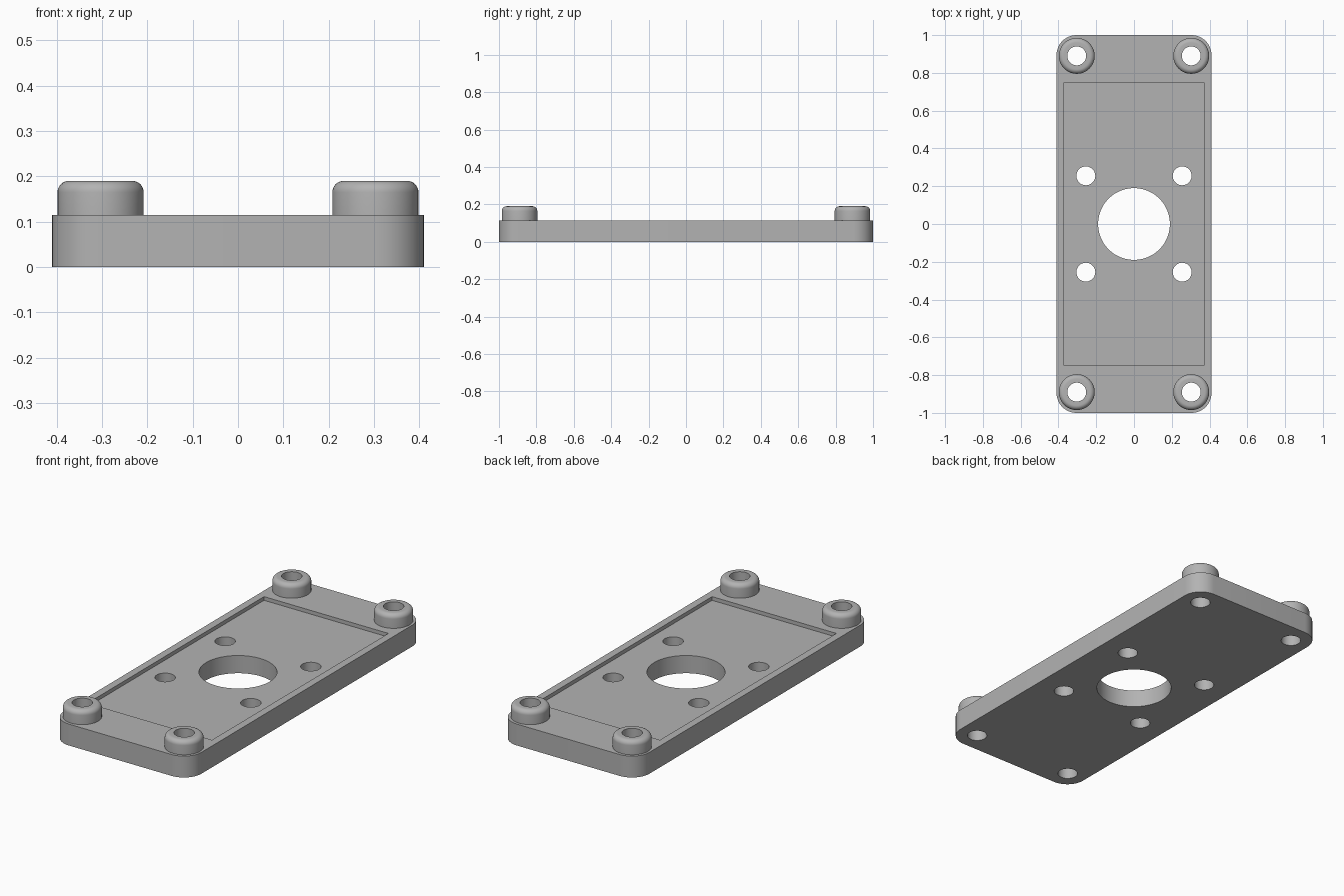
import bpy, bmesh, math

if "Cube" in bpy.data.objects:
    bpy.data.objects.remove(bpy.data.objects["Cube"])

HALF_X, HALF_Y, PLATE_H = 0.41, 1.0, 0.115
CORNER_R = 0.105
POCKET_X, POCKET_Y, POCKET_DEPTH = 0.37, 0.75, 0.02
BOSS_X, BOSS_Y, BOSS_R, BOSS_TOP = 0.303, 0.89, 0.095, 0.19
FILLET = 0.025
HOLE_R, BORE_R, MOUNT = 0.05, 0.19, 0.255
SIGNS = [(sx, sy) for sx in (-1, 1) for sy in (-1, 1)]

grey = bpy.data.materials.new("light_grey")
grey.use_nodes = True
colour = (0.45, 0.45, 0.45, 1)
grey.diffuse_color = colour
grey.node_tree.nodes["Principled BSDF"].inputs["Base Color"].default_value = colour


def finish(bm, name):
    bmesh.ops.recalc_face_normals(bm, faces=bm.faces)
    mesh = bpy.data.meshes.new(name)
    bm.to_mesh(mesh)
    bm.free()
    mesh.materials.append(grey)
    obj = bpy.data.objects.new(name, mesh)
    bpy.context.collection.objects.link(obj)
    return obj


def prism(bm, points, z0, z1):
    """Extrude a closed outline between two heights."""
    face = bm.faces.new([bm.verts.new((x, y, z0)) for x, y in points])
    made = bmesh.ops.extrude_face_region(bm, geom=[face])["geom"]
    verts = [g for g in made if isinstance(g, bmesh.types.BMVert)]
    bmesh.ops.translate(bm, vec=(0, 0, z1 - z0), verts=verts)


def circle(cx, cy, r, n):
    return [(cx + r * math.cos(math.tau * i / n),
             cy + r * math.sin(math.tau * i / n)) for i in range(n)]


def rounded_rectangle(hx, hy, r, steps=12):
    points = []
    for k, (sx, sy) in enumerate([(1, 1), (-1, 1), (-1, -1), (1, -1)]):
        for i in range(steps + 1):
            a = math.pi / 2 * (k + i / steps)
            points.append((sx * (hx - r) + r * math.cos(a),
                           sy * (hy - r) + r * math.sin(a)))
    return points


def smooth(obj):
    bpy.ops.object.select_all(action="DESELECT")
    obj.select_set(True)
    bpy.context.view_layer.objects.active = obj
    bpy.ops.object.shade_smooth_by_angle(angle=math.radians(30))


# Rounded base plate
bm = bmesh.new()
prism(bm, rounded_rectangle(HALF_X, HALF_Y, CORNER_R), 0, PLATE_H)
plate = finish(bm, "base_plate")

# Cutters: shallow pocket, then centre bore, mounting holes and boss holes
bm = bmesh.new()
pocket = [(-POCKET_X, -POCKET_Y), (POCKET_X, -POCKET_Y),
          (POCKET_X, POCKET_Y), (-POCKET_X, POCKET_Y)]
prism(bm, pocket, PLATE_H - POCKET_DEPTH, PLATE_H + 0.1)
pocket_cutter = finish(bm, "pocket_cutter")

bm = bmesh.new()
prism(bm, circle(0, 0, BORE_R, 96), -0.1, 0.3)
for sx, sy in SIGNS:
    prism(bm, circle(sx * MOUNT, sy * MOUNT, HOLE_R, 48), -0.1, 0.3)
    prism(bm, circle(sx * BOSS_X, sy * BOSS_Y, HOLE_R, 48), -0.1, 0.3)
hole_cutter = finish(bm, "hole_cutter")

for cutter in (pocket_cutter, hole_cutter):
    cutter.hide_render = True
    mod = plate.modifiers.new(cutter.name, "BOOLEAN")
    mod.operation = "DIFFERENCE"
    mod.solver = "EXACT"
    mod.object = cutter
    bpy.context.view_layer.objects.active = plate
    bpy.ops.object.modifier_apply(modifier=mod.name)
    bpy.data.objects.remove(cutter)
smooth(plate)

# Hollow corner bosses with a rounded top rim, turned from a profile
profile = [(HOLE_R, PLATE_H), (BOSS_R, PLATE_H)]
for i in range(9):
    a = math.pi / 2 * i / 8
    profile.append((BOSS_R - FILLET + FILLET * math.cos(a),
                    BOSS_TOP - FILLET + FILLET * math.sin(a)))
profile.append((HOLE_R, BOSS_TOP))

for sx, sy in SIGNS:
    bm = bmesh.new()
    ring = [bm.verts.new((r, 0, z)) for r, z in profile]
    # The underside stays open where the boss meets the plate
    edges = [bm.edges.new((ring[i], ring[(i + 1) % len(ring)]))
             for i in range(1, len(ring))]
    bmesh.ops.spin(bm, geom=ring + edges, cent=(0, 0, 0), axis=(0, 0, 1),
                   angle=math.tau, steps=48, use_merge=True)
    bmesh.ops.remove_doubles(bm, verts=bm.verts, dist=0.0001)
    bmesh.ops.translate(bm, vec=(sx * BOSS_X, sy * BOSS_Y, 0), verts=bm.verts)
    side = "left" if sx > 0 else "right"
    end = "back" if sy > 0 else "front"
    smooth(finish(bm, f"{end}_{side}_boss"))
